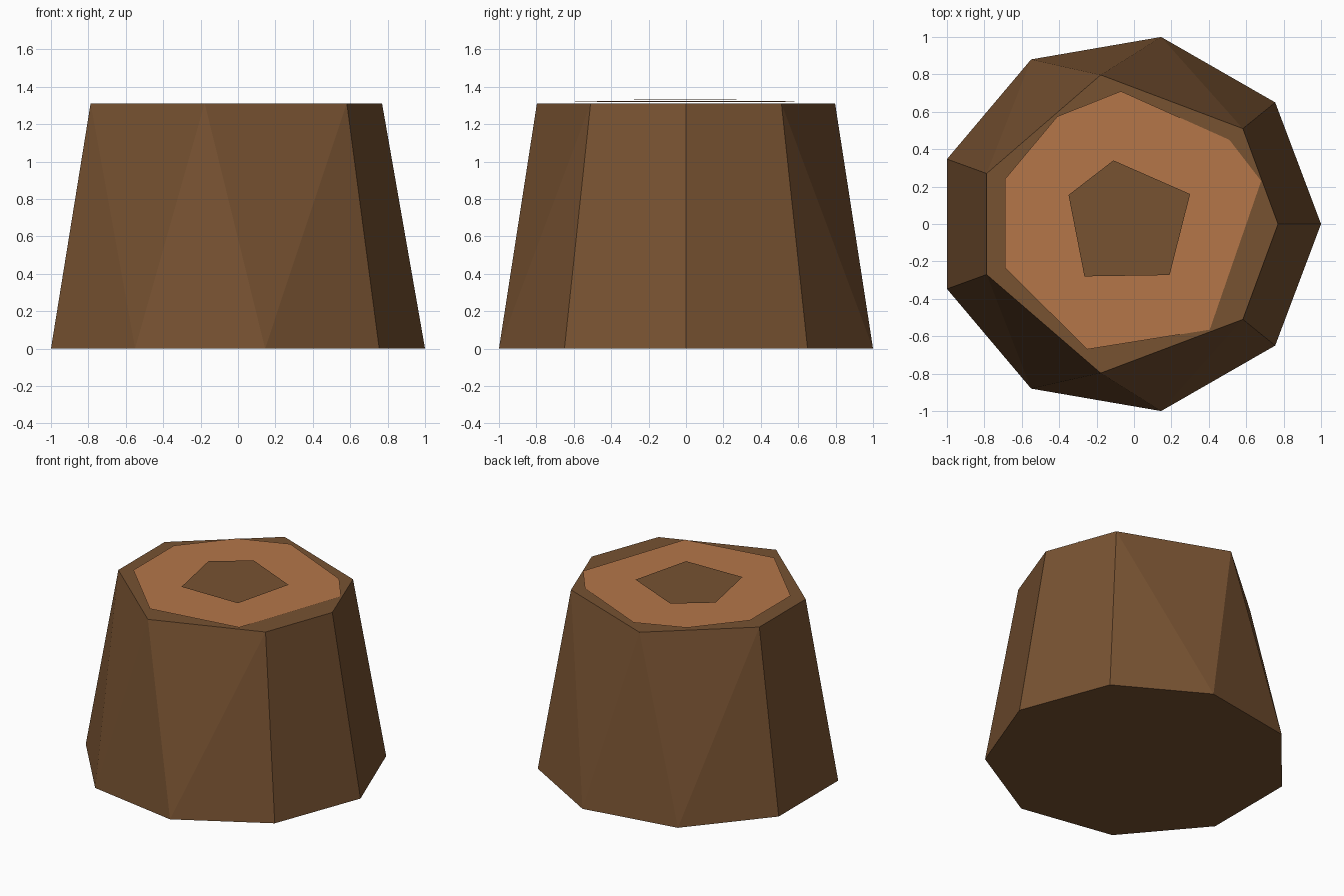
import bpy
import bmesh

if "Cube" in bpy.data.objects:
    bpy.data.objects.remove(bpy.data.objects["Cube"])


def material(name, rgb):
    m = bpy.data.materials.new(name)
    m.diffuse_color = (*rgb, 1)
    m.use_nodes = True
    m.node_tree.nodes["Principled BSDF"].inputs["Base Color"].default_value = m.diffuse_color
    return m


bark = material("dark brown bark", (0.184, 0.084, 0.031))
wood = material("light cut wood", (0.46, 0.183, 0.066))


def make_object(name, bm, mat):
    mesh = bpy.data.meshes.new(name)
    bm.to_mesh(mesh)
    bm.free()
    mesh.materials.append(mat)
    ob = bpy.data.objects.new(name, mesh)
    bpy.context.collection.objects.link(ob)
    return ob


def mirrored(half):
    """Close a half outline that starts on the x axis by mirroring it in y."""
    return half + [(x, -y) for x, y in reversed(half[1:])]


# Trunk: nine-sided foot tapering to a seven-sided top
foot = mirrored([(1, 0), (0.755, 0.65), (0.145, 1), (-0.55, 0.88), (-1, 0.347)])
crown = mirrored([(0.77, 0), (0.582, 0.51), (-0.178, 0.797), (-0.788, 0.27)])
bm = bmesh.new()
b = [bm.verts.new((x, y, 0)) for x, y in foot]
t = [bm.verts.new((x, y, 1.312)) for x, y in crown]
bm.faces.new(b[::-1])
bm.faces.new(t)
# Side faces of the back half; the front half uses mirrored indices
sides = [
    [("b", 0), ("b", 1), ("t", 1), ("t", 0)],
    [("b", 1), ("b", 2), ("t", 1)],
    [("b", 2), ("t", 2), ("t", 1)],
    [("b", 2), ("b", 3), ("t", 2)],
    [("b", 3), ("t", 3), ("t", 2)],
    [("b", 3), ("b", 4), ("t", 3)],
]
rings = {"b": b, "t": t}
for side in sides:
    bm.faces.new([rings[r][i] for r, i in side])
    bm.faces.new([rings[r][-i] for r, i in reversed(side)])
bm.faces.new([b[4], b[5], t[4], t[3]])
bmesh.ops.recalc_face_normals(bm, faces=bm.faces)
make_object("stump_trunk", bm, bark)


# Thin, slightly tilted sheets that draw the cut wood and its core
def sheet(name, outline, z, mat):
    bm = bmesh.new()
    f = bm.faces.new([bm.verts.new((x, y, z - 0.004 * x)) for x, y in outline])
    f.normal_update()
    if f.normal.z < 0:
        f.normal_flip()
    make_object(name, bm, mat)


sheet("cut_wood_ring", [(0.68, 0.23), (0.51, 0.45), (-0.07, 0.71), (-0.41, 0.575),
                        (-0.69, 0.24), (-0.69, -0.235), (-0.25, -0.67),
                        (0.405, -0.565)], 1.321, wood)
sheet("wood_core", [(0.30, 0.16), (-0.11, 0.34), (-0.35, 0.155),
                    (-0.265, -0.28), (0.19, -0.273)], 1.33, bark)
